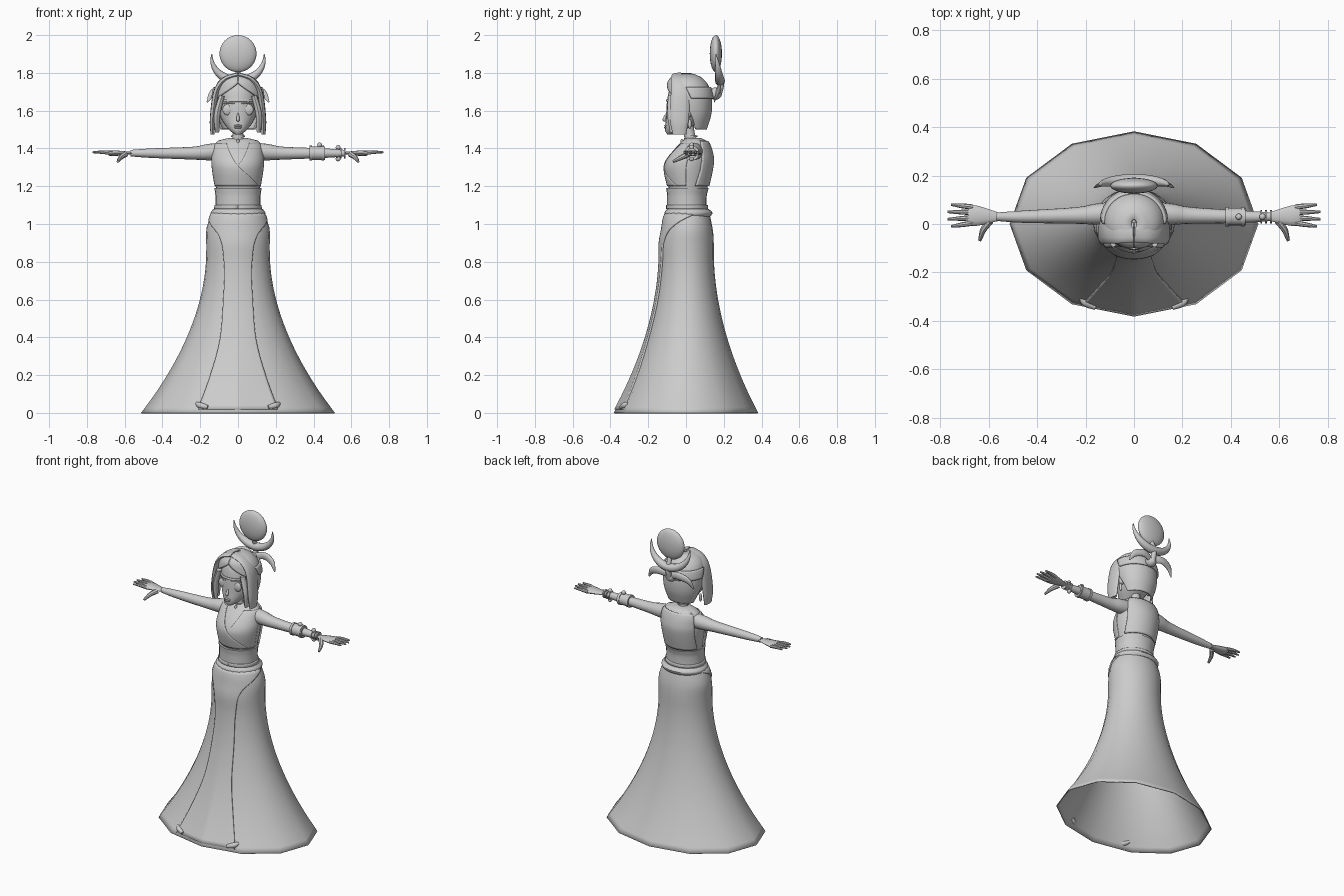
import bpy, bmesh, math
from mathutils import Vector

if "Cube" in bpy.data.objects:
    bpy.data.objects.remove(bpy.data.objects["Cube"], do_unlink=True)

grey = (.6, .6, .6, 1)
clay = bpy.data.materials.new("plain_grey")
clay.use_nodes = True
clay.diffuse_color = grey
clay.node_tree.nodes["Principled BSDF"].inputs["Base Color"].default_value = grey
built = []


def finish(name, bm, thickness=0):
    mesh = bpy.data.meshes.new(name)
    bm.to_mesh(mesh)
    bm.free()
    mesh.materials.append(clay)
    obj = bpy.data.objects.new(name, mesh)
    bpy.context.collection.objects.link(obj)
    if thickness:
        solid = obj.modifiers.new("thickness", "SOLIDIFY")
        solid.thickness = thickness
        solid.offset = -1
    built.append(obj)


def spline(rows, key):
    """Smooth lookup in rows whose first column is the key."""
    last = len(rows) - 1
    k = 0
    while k < last - 1 and key > rows[k + 1][0]:
        k += 1
    a, b = rows[k], rows[k + 1]
    before, after = rows[max(k - 1, 0)], rows[min(k + 2, last)]
    span = b[0] - a[0]
    t = min(max((key - a[0]) / span, 0), 1)
    out = []
    for c in range(1, len(a)):
        slope_in = (b[c] - before[c]) / (b[0] - before[0]) * span
        slope_out = (after[c] - a[c]) / (after[0] - a[0]) * span
        rise = b[c] - a[c]
        bend = 3 * rise - 2 * slope_in - slope_out
        out.append(a[c] + t * (slope_in + t * (bend + t * (slope_in + slope_out - 2 * rise))))
    return out


def grid_faces(bm, grid):
    for low, high in zip(grid, grid[1:]):
        for i in range(len(low) - 1):
            bm.faces.new((low[i], low[i + 1], high[i + 1], high[i]))


def shell(name, profile, edges=None, off=0, columns=24, steps=20, thickness=0, cap=False, faceted=False):
    """Sheet around a body profile (z, half width, front y, back y).
    Edges give (z, start angle, end angle), zero degrees being the front."""
    closed = edges is None
    edges = edges or [(profile[k][0], 0, 360) for k in (0, -1)]
    bm = bmesh.new()
    grid = []
    bottom, top = edges[0][0], edges[-1][0]
    for j in range(steps + 1):
        z = bottom + (top - bottom) * j / steps
        half, front, back = spline(profile, z)
        start, end = spline(edges, z)
        row = []
        for i in range(columns + 1):
            degrees = start + (end - start) * i / columns
            a = math.radians(degrees)
            # twelve flat sides at the hem, fading to round above
            flat = 1
            if faceted:
                chord = math.cos(math.radians(15)) / math.cos(math.radians(degrees % 30 - 15))
                flat += (chord - 1) * max(0, 1 - z * 2)
            x = (half + off) * math.sin(a) * flat
            y = (front + back) / 2 - ((back - front) / 2 + off) * math.cos(a) * flat
            row.append(bm.verts.new((x, y, z)))
        grid.append(row)
    grid_faces(bm, grid)
    if closed:
        bmesh.ops.remove_doubles(bm, verts=bm.verts, dist=.0001)
    if cap:
        bmesh.ops.holes_fill(bm, edges=[e for e in bm.edges if e.is_boundary])
    finish(name, bm, thickness)


def tube(name, points, flip=1, flat=1, side=(0, 1, 0), count=12, steps=5):
    """Tapering tube through points (x, y, z, radius); flat scales the radius across the side axis."""
    rows = [(k, p[0] * flip, *p[1:]) for k, p in enumerate(points)]
    total = (len(points) - 1) * steps
    samples = [spline(rows, k / steps) for k in range(total + 1)]
    places = [Vector(s[:3]) for s in samples]
    bm = bmesh.new()
    grid = []
    for k, place in enumerate(places):
        along = places[min(k + 1, total)] - places[max(k - 1, 0)]
        v = along.cross(Vector(side)).normalized()
        u = v.cross(along).normalized()
        radius = samples[k][3]
        ring = []
        for i in range(count):
            a = math.tau * i / count
            ring.append(bm.verts.new(place + radius * (u * math.cos(a) + v * flat * math.sin(a))))
        grid.append(ring + ring[:1])
    grid_faces(bm, grid)
    for ring in (grid[0], grid[-1]):
        bm.faces.new(ring[:-1])
    bmesh.ops.recalc_face_normals(bm, faces=bm.faces)
    finish(name, bm)


def ring_band(name, x, radius, width):
    """Short bracelet section around the left forearm."""
    tube(name, [(x - width / 2, .03, wrist, radius), (x + width / 2, .03, wrist, radius)], count=16)


def ball(name, centre, radius, depth=1, height=1):
    bm = bmesh.new()
    bmesh.ops.create_uvsphere(bm, u_segments=28, v_segments=16, radius=radius)
    bmesh.ops.scale(bm, vec=(1, depth, height), verts=bm.verts)
    bmesh.ops.translate(bm, vec=centre, verts=bm.verts)
    finish(name, bm)


# Flared skirt with a faceted hem, and the draped front panel
skirt = []
for k in range(10):
    flare = max(0, 1 - k / 8.5) ** 1.9
    depth = .137 + .245 * flare
    skirt.append((k / 10, .168 + .345 * flare, -depth, depth + .01 - .01 * flare))
skirt += [(.97, .168, -.125, .142), (1.03, .15, -.115, .13), (1.07, .13, -.1, .12)]
shell("skirt", skirt, thickness=.006, steps=36, faceted=True)
drape = [(.02, 25), (.06, 25), (.2, 23), (.4, 20), (.6, 22), (.8, 25), (.95, 38), (1.02, 75), (1.06, 115)]
shell("front_panel", skirt, [(z, -a, a) for z, a in drape], off=.008, steps=48, thickness=.012, faceted=True)
for s in (-1, 1):
    tube("panel_hem_curl", [(.16, -.345, .03, .01), (.2, -.325, .04, .016), (.22, -.305, .05, .008)], s)

# Waist sash, hip belt and bodice
sash = [(1.06, .12, -.1, .11), (1.15, .12, -.1, .11), (1.19, .125, -.105, .12)]
shell("waist_sash", sash, cap=True)
shell("sash_fold", sash, [(1.08, 0, 360), (1.1, 0, 360)], off=.006, steps=3, thickness=.012)
belt = [(1.04, .14, -.11, .13), (1.06, .145, -.115, .14), (1.08, .13, -.1, .12)]
shell("hip_belt", belt, cap=True, steps=6)
torso = [(1.18, .115, -.09, .11), (1.3, .134, -.113, .136), (1.36, .134, -.09, .138),
         (1.44, .108, -.02, .11), (1.455, .05, 0, .08)]
shell("bodice", torso, cap=True)
crossing = [(1.2, 58), (1.3, 3), (1.43, -30)]
shell("outer_lapel", torso, [(z, -85, a) for z, a in crossing], off=.006, thickness=.01)
shell("inner_lapel", torso, [(z, -a, 85) for z, a in crossing], off=.003, thickness=.006)
vest = [(1.2, 68), (1.3, 58), (1.44, 62)]
shell("vest_back", torso, [(z, 180 - a, 180 + a) for z, a in vest], off=.009, thickness=.012)

# Neck with collar rings, and head
tube("neck", [(0, .03, 1.43, .036), (0, .02, 1.47, .028), (0, .01, 1.53, .03)])
for z in (1.45, 1.465):
    tube("neck_ring", [(0, .025, z - .004, .036), (0, .025, z + .004, .036)])
ball("pendant", (0, -.022, 1.435), .008, height=2)
head = [(1.475, .015, -.1, -.05), (1.49, .04, -.11, -.01), (1.56, .09, -.106, .09),
        (1.65, .102, -.1, .11), (1.73, .09, -.08, .1), (1.78, .04, -.03, .05)]
shell("head", head, cap=True)
shell("forehead_band", head, [(1.648, -70, 70), (1.66, -70, 70)], off=.006, steps=2, thickness=.008)
tube("nose", [(0, -.1, 1.59, .003), (0, -.115, 1.555, .009), (0, -.108, 1.545, .004)])
for name, z in (("upper_lip", 1.52), ("lower_lip", 1.51)):
    ball(name, (0, -.106, z), .02, depth=.5, height=.3)
for s in (-1, 1):
    ball("eye", (s * .052, -.083, 1.605), .03, depth=.4)
    tube("eyebrow", [(.02, -.1, 1.637, .003), (.05, -.09, 1.643, .004), (.08, -.065, 1.637, .002)], s)
    ball("ear", (s * .105, .01, 1.59), .02, height=1.5)

# Parted bob hair with front locks and earrings
hair = [(1.5, .095, -.05, .11), (1.58, .12, -.075, .134), (1.66, .13, -.104, .138),
        (1.72, .122, -.104, .125), (1.76, .1, -.094, .1), (1.785, .064, -.066, .066), (1.8, .012, -.02, .02)]
parting = [(1.5, 105), (1.64, 72), (1.68, 46), (1.72, 16), (1.75, 0), (1.8, 0)]
shell("hair", hair, [(z, a, 360 - a) for z, a in parting], columns=40, steps=30, thickness=.01)
for s in (-1, 1):
    tube("front_lock", [(0, -.035, 1.79, .04), (.07, -.035, 1.765, .045), (.115, -.03, 1.7, .05),
                        (.134, -.035, 1.56, .05), (.135, -.035, 1.475, .036)], s, flat=.3)
    tube("inner_lock", [(.085, -.075, 1.68, .02), (.11, -.075, 1.58, .024), (.11, -.07, 1.485, .015)],
         s, flat=.7)
    ball("earring", (s * .12, .02, 1.53), .009, height=3)

# Head scarf tied behind, carrying the crescent and disc
shell("head_scarf", hair, [(1.665, 95, 265), (1.725, 85, 275)], off=.01, steps=6, thickness=.014)
ball("scarf_knot", (0, .155, 1.69), .033)
for s in (-1, 1):
    tube("scarf_tail", [(.01, .165, 1.7, .01), (.07, .175, 1.715, .012), (.13, .165, 1.695, .01),
                        (.163, .15, 1.645, .002)], s, flat=2)
tube("disc_stem", [(0, .17, 1.68, .018), (0, .185, 1.75, .016), (0, .16, 1.83, .012)])
horns = []
for k in range(13):
    a = math.radians(173 + 194 * k / 12)
    swell = .002 + .024 * math.sin(math.pi * k / 12)
    horns.append((.14 * math.cos(a), .16 - .02 * math.sin(a), 1.885 + .127 * math.sin(a), swell))
tube("crescent", horns, steps=2)
ball("sun_disc", (0, .158, 1.902), .098, depth=.33)

# Arms, hands and fingers
wrist = 1.375
for s in (-1, 1):
    tube("arm", [(.09, .045, 1.385, .046), (.16, .04, 1.38, .043), (.24, .035, wrist, .034),
                 (.46, .03, wrist, .025), (.57, .03, wrist, .017)], s, count=16)
    tube("palm", [(.56, .03, wrist, .018), (.65, .034, wrist, .042), (.685, .036, wrist, .038)], s, flat=.35)
    for k in range(4):
        base, tip = .07 - .022 * k, .08 - .03 * k
        reach = .755 if k in (0, 3) else .77
        tube("finger", [(.665, base, wrist, .011), (.71, (base + tip) / 2, 1.38, .01),
                        (reach, tip, 1.38, .005)], s, count=8)
    tube("thumb", [(.595, .012, 1.37, .016), (.622, -.025, 1.352, .013), (.636, -.068, 1.33, .007)],
         s, side=(1, 0, 0), count=8)

# Bracelets on the left arm only
ring_band("wide_cuff", .42, .036, .08)
for x in (.385, .448):
    ring_band("cuff_rim", x, .04, .014)
for x in (.525, .545, .565):
    ring_band("thin_bangle", x, .027, .008)
for x, z in ((.432, 1.418), (.53, 1.405), (.53, 1.345)):
    ball("bracelet_bead", (x, .03, z), .013)

bpy.ops.object.select_all(action="DESELECT")
for obj in built:
    obj.select_set(True)
bpy.context.view_layer.objects.active = built[0]
bpy.ops.object.shade_smooth_by_angle(angle=math.radians(40))
